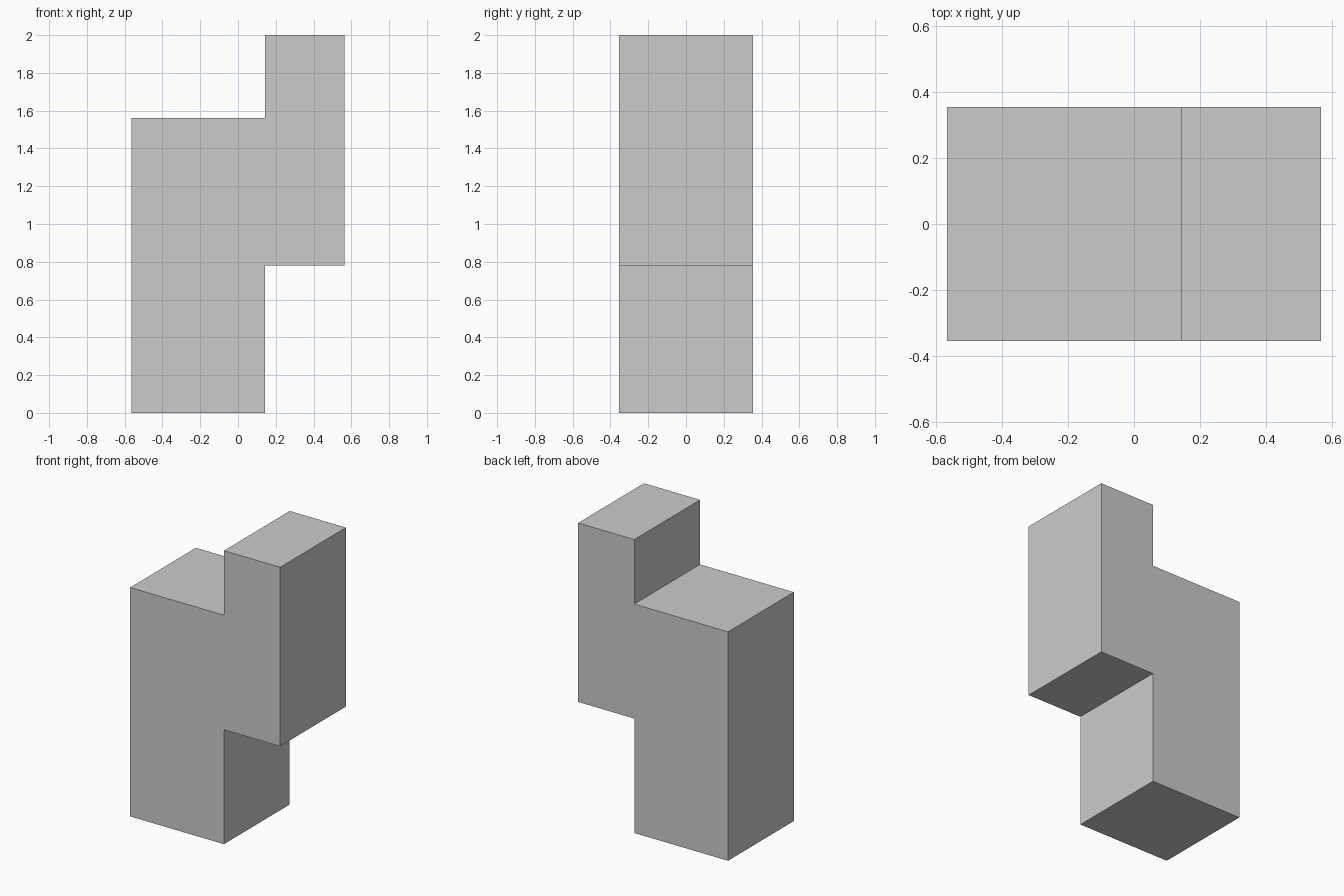
import bpy, bmesh

if "Cube" in bpy.data.objects:
    bpy.data.objects.remove(bpy.data.objects["Cube"])

HALF_DEPTH = 0.354

# Stepped side outline (x, z), counter-clockwise seen from the front
PROFILE = [(-0.565, 0), (0.142, 0), (0.142, 0.78), (0.565, 0.78),
           (0.565, 2.0), (0.142, 2.0), (0.142, 1.56), (-0.565, 1.56)]

# Stepped block: front face extruded straight to the back
bm = bmesh.new()
front = bm.faces.new([bm.verts.new((x, -HALF_DEPTH, z)) for x, z in PROFILE])
extruded = bmesh.ops.extrude_face_region(bm, geom=[front], use_keep_orig=True)
back_verts = [g for g in extruded["geom"] if isinstance(g, bmesh.types.BMVert)]
bmesh.ops.translate(bm, verts=back_verts, vec=(0, 2 * HALF_DEPTH, 0))
bmesh.ops.recalc_face_normals(bm, faces=bm.faces)

mesh = bpy.data.meshes.new("stepped_block")
bm.to_mesh(mesh)
bm.free()
bpy.context.collection.objects.link(bpy.data.objects.new("stepped_block", mesh))
